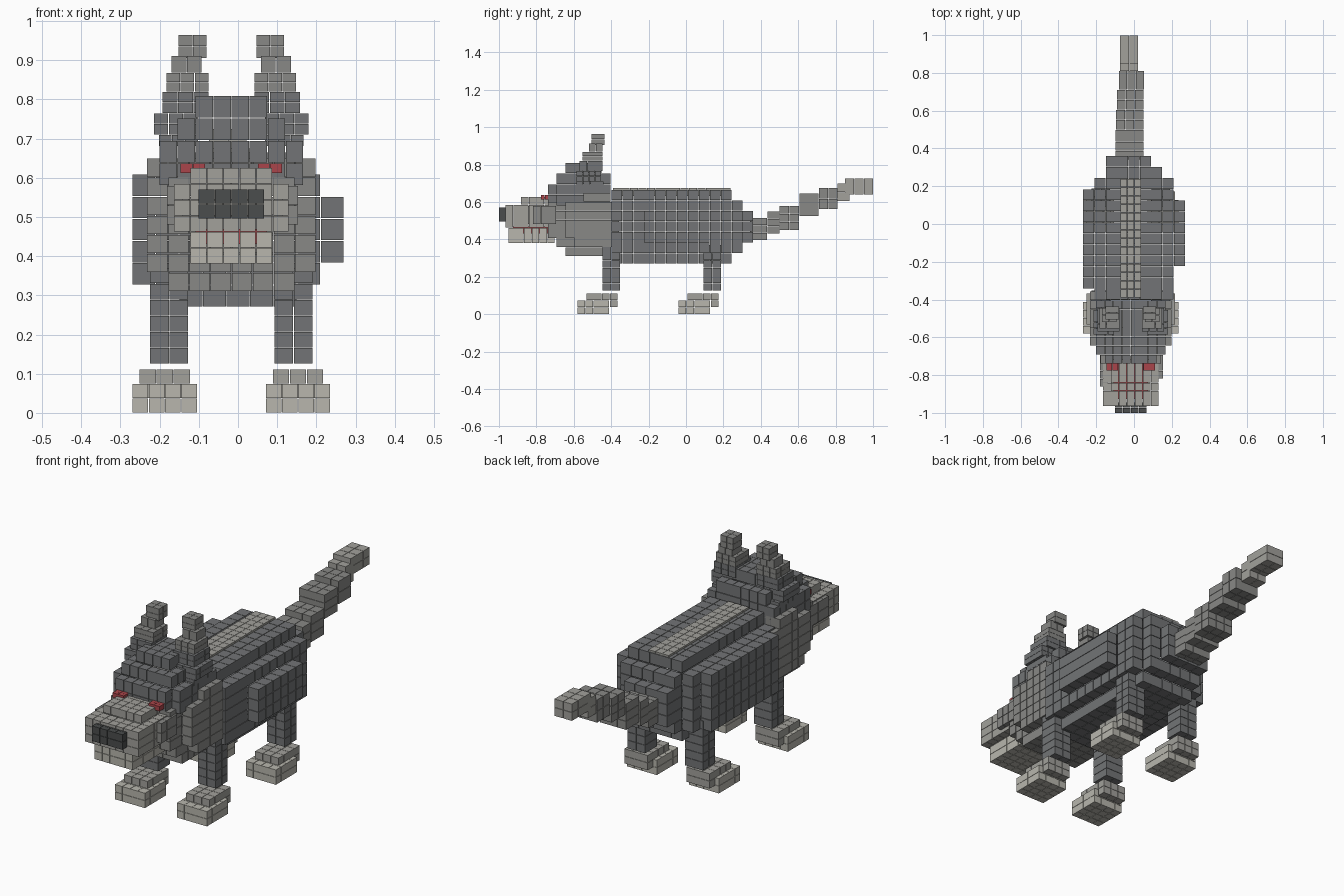
import bpy, bmesh
from mathutils import Vector, Matrix

CX = -0.017  # centre line of the animal


def material(name, rgb):
    m = bpy.data.materials.new(name)
    m.diffuse_color = (*rgb, 1)
    return m


DARK = material("dark_fur", (0.17, 0.175, 0.18))
MID = material("mid_fur", (0.25, 0.25, 0.24))
LIGHT = material("light_fur", (0.36, 0.355, 0.33))
PALE = material("pale_fur", (0.48, 0.47, 0.42))
BLACK = material("nose_black", (0.07, 0.075, 0.075))
RED = material("eye_red", (0.4, 0.06, 0.07))


def voxels(name, size, origin, boxes, mat):
    """Fill boxes (x0, x1, y0, y1, z0, z1) with small cubes on one grid."""
    cells = set()
    for b in boxes:
        r = [range(round((b[2 * i] - origin[i]) / size[i]),
                   round((b[2 * i + 1] - origin[i]) / size[i])) for i in range(3)]
        cells |= {(i, j, k) for i in r[0] for j in r[1] for k in r[2]}
    bm = bmesh.new()
    for c in sorted(cells):
        near = [(c[0] + a, c[1] + b, c[2] + d) for a, b, d in
                ((1, 0, 0), (-1, 0, 0), (0, 1, 0), (0, -1, 0), (0, 0, 1), (0, 0, -1))]
        if all(n in cells for n in near):
            continue
        pos = Vector([origin[i] + (c[i] + 0.5) * size[i] for i in range(3)])
        scale = Matrix.Diagonal([s * 0.96 for s in size] + [1])
        bmesh.ops.create_cube(bm, size=1, matrix=Matrix.Translation(pos) @ scale)
    me = bpy.data.meshes.new(name)
    bm.to_mesh(me)
    bm.free()
    me.materials.append(mat)
    ob = bpy.data.objects.new(name, me)
    bpy.context.collection.objects.link(ob)
    return ob


def wide(h, *rest):
    """Box of half width h around the centre line."""
    return (CX - h, CX + h, *rest)


# Body with stepped belly, rump and uneven flanks
voxels("body", (0.06, 0.0585, 0.0565), (-0.27, -0.40, 0.27), [
    (-0.15, 0.15, -0.40, 0.243, 0.27, 0.327),
    (-0.21, 0.21, -0.40, 0.243, 0.327, 0.61),
    (-0.15, 0.15, -0.40, 0.302, 0.327, 0.61),
    (-0.15, 0.09, -0.40, 0.36, 0.383, 0.553),
    (-0.27, -0.21, -0.34, 0.185, 0.327, 0.61),
    (0.21, 0.27, -0.225, 0.126, 0.383, 0.553),
    (-0.15, 0.15, -0.40, 0.243, 0.61, 0.66)], DARK)
voxels("spine_stripe", (0.037, 0.045, 0.045), (CX - 0.0555, -0.39, 0.63),
       [wide(0.0555, -0.39, 0.24, 0.63, 0.675)], LIGHT)

# Chest and cheek fur
voxels("mane", (0.054, 0.048, 0.0485), (CX, -0.74, 0.31), [
    wide(0.162, -0.645, -0.40, 0.31, 0.358),
    wide(0.216, -0.60, -0.36, 0.358, 0.407),
    wide(0.162, -0.69, -0.36, 0.358, 0.407),
    wide(0.216, -0.645, -0.36, 0.407, 0.60),
    wide(0.162, -0.74, -0.36, 0.407, 0.60),
    wide(0.216, -0.57, -0.40, 0.60, 0.65)], MID)

# Skull
voxels("head", (0.046, 0.048, 0.0575), (CX, -0.74, 0.58), [
    wide(0.184, -0.69, -0.405, 0.58, 0.695),
    wide(0.138, -0.74, -0.405, 0.58, 0.695),
    wide(0.138, -0.69, -0.405, 0.695, 0.752),
    wide(0.092, -0.645, -0.45, 0.752, 0.81)], DARK)

# Snout, jaw, mouth and nose
S = (0.042, 0.0415, 0.041)
O = (CX - 0.021, -0.965, 0.38)
voxels("snout", S, O, [
    wide(0.105, -0.882, -0.716, 0.585, 0.626),
    wide(0.147, -0.965, -0.716, 0.462, 0.585)], LIGHT)
voxels("snout_side", (0.042, 0.0415, 0.05), (CX - 0.165, -0.86, 0.48), [
    (CX - 0.165, CX - 0.123, -0.86, -0.71, 0.48, 0.58),
    (CX + 0.129, CX + 0.171, -0.82, -0.71, 0.48, 0.58)], MID)
voxels("jaw", S, (CX - 0.021, -0.95, 0.38), [
    wide(0.105, -0.95, -0.70, 0.38, 0.462)], PALE)
voxels("mouth", (0.19, 0.2, 0.04), (CX - 0.095, -0.93, 0.43),
       [wide(0.095, -0.93, -0.73, 0.43, 0.47)], RED)
voxels("nose", (0.042, 0.0275, 0.038), (CX, -1, 0.495),
       [wide(0.084, -1, -0.945, 0.495, 0.571)], BLACK)

for side, sgn in (("left", -1), ("right", 1)):
    def part(a, b, *rest):
        """Box from a to b away from the centre line, on this side."""
        lo, hi = sorted((CX + sgn * a, CX + sgn * b))
        return (lo, hi, *rest)

    # Eyes
    e = part(0.067, 0.13, -0.775, -0.735, 0.612, 0.637)
    voxels(side + "_eye", (0.0315, 0.02, 0.025), e[::2], [e], RED)

    # Ears taper in steps: inner, outer, front, back, bottom, top
    for i, (a, b, y0, y1, z0, z1) in enumerate((
            (0.063, 0.135, -0.505, -0.435, 0.905, 0.965),
            (0.075, 0.153, -0.520, -0.445, 0.868, 0.912),
            (0.058, 0.166, -0.555, -0.445, 0.820, 0.868),
            (0.058, 0.176, -0.570, -0.445, 0.765, 0.820),
            (0.085, 0.198, -0.585, -0.455, 0.710, 0.765),
            (0.085, 0.185, -0.585, -0.440, 0.680, 0.710))):
        e = part(a, b, y0, y1, z0, z1)
        n = [round((b - a) / 0.036), round((y1 - y0) / 0.036), max(1, round((z1 - z0) / 0.03))]
        size = [(e[2 * k + 1] - e[2 * k]) / n[k] for k in range(3)]
        voxels(f"{side}_ear_{i}", size, e[::2], [e], MID if i < 3 else DARK)

    # Legs and stepped paws
    for end, dy in (("front", 0), ("back", 0.54)):
        leg = part(0.109, 0.208, -0.447 + dy, -0.351 + dy, 0.125, 0.371)
        voxels(f"{end}_{side}_leg", (0.0495, 0.048, 0.041), leg[::2], [leg], DARK)
        paw = part(0.087, 0.253, -0.58 + dy, -0.412 + dy, 0, 0.075)
        voxels(f"{end}_{side}_paw", (0.0415, 0.042, 0.0375), paw[::2], [paw], PALE)
        top = part(0.105, 0.235, -0.534 + dy, -0.366 + dy, 0.074, 0.111)
        heel = (top[0], top[1], -0.408 + dy, -0.366 + dy, 0.037, 0.074)
        voxels(f"{end}_{side}_paw_top", (0.0433, 0.042, 0.037), top[::2], [top, heel], LIGHT)

# Tail rises backwards in steps: x0, x1, y0, y1, z0, z1
for i, b in enumerate((
        (-0.10, 0.05, 0.34, 0.435, 0.395, 0.515),
        (-0.10, 0.05, 0.435, 0.50, 0.43, 0.55),
        (-0.095, 0.05, 0.50, 0.605, 0.45, 0.58),
        (-0.09, 0.05, 0.605, 0.71, 0.525, 0.645),
        (-0.08, 0.055, 0.71, 0.81, 0.56, 0.675),
        (-0.075, 0.023, 0.81, 0.875, 0.605, 0.70),
        (-0.075, 0.023, 0.85, 1.00, 0.64, 0.725))):
    n = [max(1, round((b[2 * k + 1] - b[2 * k]) / 0.047)) for k in range(3)]
    voxels(f"tail_{i}", [(b[2 * k + 1] - b[2 * k]) / n[k] for k in range(3)],
           b[::2], [b], MID if i < 5 else LIGHT)
